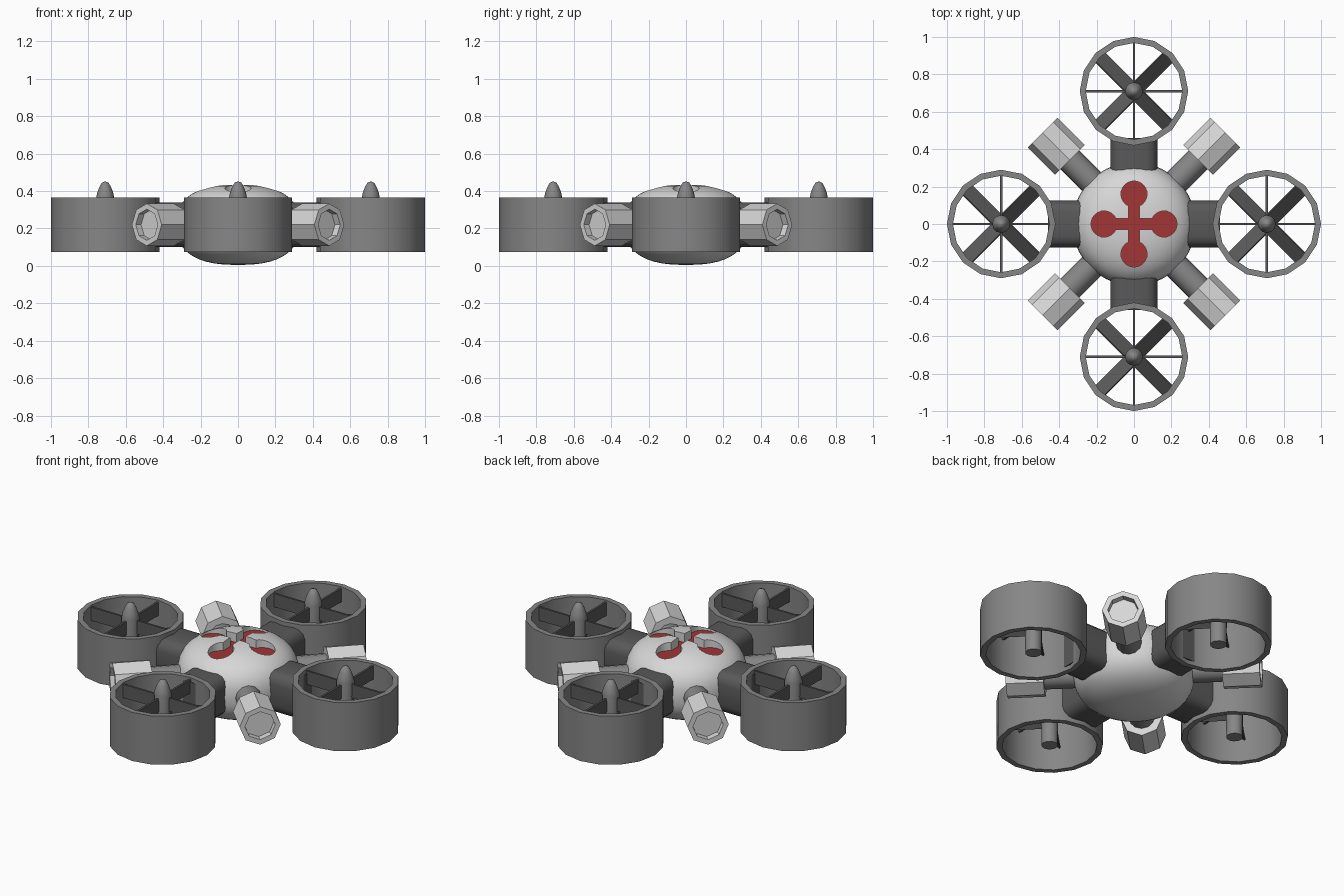
import bpy, bmesh, math
from mathutils import Matrix, Vector

if "Cube" in bpy.data.objects:
    bpy.data.objects.remove(bpy.data.objects["Cube"], do_unlink=True)


def material(name, *rgb):
    m = bpy.data.materials.new(name)
    m.use_nodes = True
    m.diffuse_color = (*rgb, 1)
    m.node_tree.nodes["Principled BSDF"].inputs["Base Color"].default_value = (*rgb, 1)
    return m


SHELL = material("light grey shell", .68, .68, .68)
GREY = material("mid grey", .24, .24, .24)
DARK = material("dark grey", .1, .1, .1)
RED = material("red inlay", .36, .035, .035)
MID = 0.22  # height of the craft's middle plane


def finish(name, bm, mat, matrix=None, smooth=0):
    """Turn a bmesh into a named object."""
    if matrix is not None:
        bm.transform(matrix)
    bmesh.ops.recalc_face_normals(bm, faces=bm.faces)
    me = bpy.data.meshes.new(name)
    bm.to_mesh(me)
    bm.free()
    me.materials.append(mat)
    ob = bpy.data.objects.new(name, me)
    bpy.context.collection.objects.link(ob)
    if smooth:
        smooth_object(ob, smooth)
    return ob


def smooth_object(ob, angle):
    bpy.ops.object.select_all(action="DESELECT")
    ob.select_set(True)
    bpy.context.view_layer.objects.active = ob
    bpy.ops.object.shade_smooth_by_angle(angle=math.radians(angle))


def lathe(profile, sides, closed=False):
    """Revolve (radius, height) points about z."""
    bm = bmesh.new()
    rings = []
    for i in range(sides):
        a = math.tau * i / sides
        rings.append([bm.verts.new((r * math.cos(a), r * math.sin(a), z)) for r, z in profile])
    n = len(profile)
    for i in range(sides):
        p, q = rings[i], rings[(i + 1) % sides]
        for j in range(n if closed else n - 1):
            k = (j + 1) % n
            bm.faces.new((p[j], q[j], q[k], p[k]))
    bmesh.ops.remove_doubles(bm, verts=bm.verts, dist=1e-5)
    return bm


def box(size, bevel=0):
    bm = bmesh.new()
    bmesh.ops.create_cube(bm, size=1, matrix=Matrix.Diagonal((*size, 1)))
    if bevel:
        # Round only the long edges running along x
        long = [e for e in bm.edges if abs((e.verts[0].co - e.verts[1].co).x) > 1e-4]
        bmesh.ops.bevel(bm, geom=long, offset=bevel, segments=3, profile=.5, affect="EDGES")
    return bm


def turn(angle):
    return Matrix.Rotation(angle, 4, "Z")


def at(x, y, z):
    return Matrix.Translation((x, y, z))


# Body: flattened rounded dome
curve = [math.pi * (i / 20 - .5) for i in range(21)]
profile = [(.33 * max(math.cos(t), 0) ** .8 if 0 < i < 20 else 0,
            MID + .215 * math.copysign(abs(math.sin(t)) ** .8, t)) for i, t in enumerate(curve)]
body = finish("body", lathe(profile, 40), SHELL)
body.data.materials.append(RED)

# Cross-shaped recess with round ends, cut into the top
FLOOR, BAR, DISC, REACH = .38, .03, .07, .16
outline = []
gap = math.asin(BAR / DISC)
for k in range(4):
    pts = [Vector((BAR, -BAR, FLOOR))]
    for i in range(21):
        a = -math.pi + gap + (math.tau - 2 * gap) * i / 20
        pts.append(Vector((REACH + DISC * math.cos(a), DISC * math.sin(a), FLOOR)))
    outline += [turn(k * math.pi / 2) @ p for p in pts]
bm = bmesh.new()
base = bm.faces.new([bm.verts.new(p) for p in outline])
top = bmesh.ops.extrude_face_region(bm, geom=[base])["geom"]
bmesh.ops.translate(bm, vec=(0, 0, .2), verts=[v for v in top if isinstance(v, bmesh.types.BMVert)])
cutter = finish("recess_cutter", bm, SHELL)
cutter.hide_render = True
cut = body.modifiers.new("recess", "BOOLEAN")
cut.operation, cut.solver, cut.object = "DIFFERENCE", "EXACT", cutter
bpy.context.view_layer.update()
carved = bpy.data.meshes.new_from_object(body.evaluated_get(bpy.context.evaluated_depsgraph_get()))
body.modifiers.clear()
body.data = carved
bpy.data.objects.remove(cutter, do_unlink=True)
carved.materials.clear()
carved.materials.append(SHELL)
carved.materials.append(RED)
for f in carved.polygons:
    f.material_index = int(f.normal.z > .99 and abs(f.center.z - FLOOR) < .002)
smooth_object(body, 30)

# Four ducted rotors on the axes
for k, side in enumerate(("left", "back", "right", "front")):
    out = turn(k * math.pi / 2)
    centre = out @ Vector((.71, 0, 0))
    place = at(*centre)
    finish(side + "_rotor_arm", box((.2, .25, .24), .06), DARK, out @ at(.36, 0, MID), 35)
    finish(side + "_duct", lathe([(.29, .075), (.29, .365), (.258, .365), (.258, .075)], 16, True),
           GREY, place, 30)
    hub = [(0, .08), (.045, .08), (.048, .365), (.043, .39), (.032, .42), (.018, .445), (0, .452)]
    finish(side + "_hub", lathe(hub, 12), GREY, place, 40)
    for j in range(4):
        spoke = turn(j * math.pi / 2)
        finish(f"{side}_strut_{j + 1}", box((.225, .012, .08)), DARK,
               place @ spoke @ at(.15, 0, .315))
        # Pitched blades lie between the struts
        pitch = Matrix.Rotation(math.radians(40), 4, "X")
        finish(f"{side}_blade_{j + 1}", box((.225, .09, .008)), DARK,
               place @ spoke @ turn(math.pi / 4) @ at(.145, 0, .235) @ pitch)

# Four diagonal thrusters between the rotors
for k, side in enumerate(("back_left", "back_right", "front_right", "front_left")):
    out = turn(math.pi / 4 + k * math.pi / 2) @ at(0, 0, MID) @ Matrix.Rotation(math.pi / 2, 4, "Y")
    finish(side + "_thruster_arm", lathe([(0, .25), (.07, .25), (.07, .5), (0, .5)], 12), GREY, out, 35)
    nozzle = [(0, .485), (.113, .485), (.113, .69), (.083, .69), (.083, .65), (0, .65)]
    finish(side + "_nozzle", lathe(nozzle, 8), SHELL, out)
